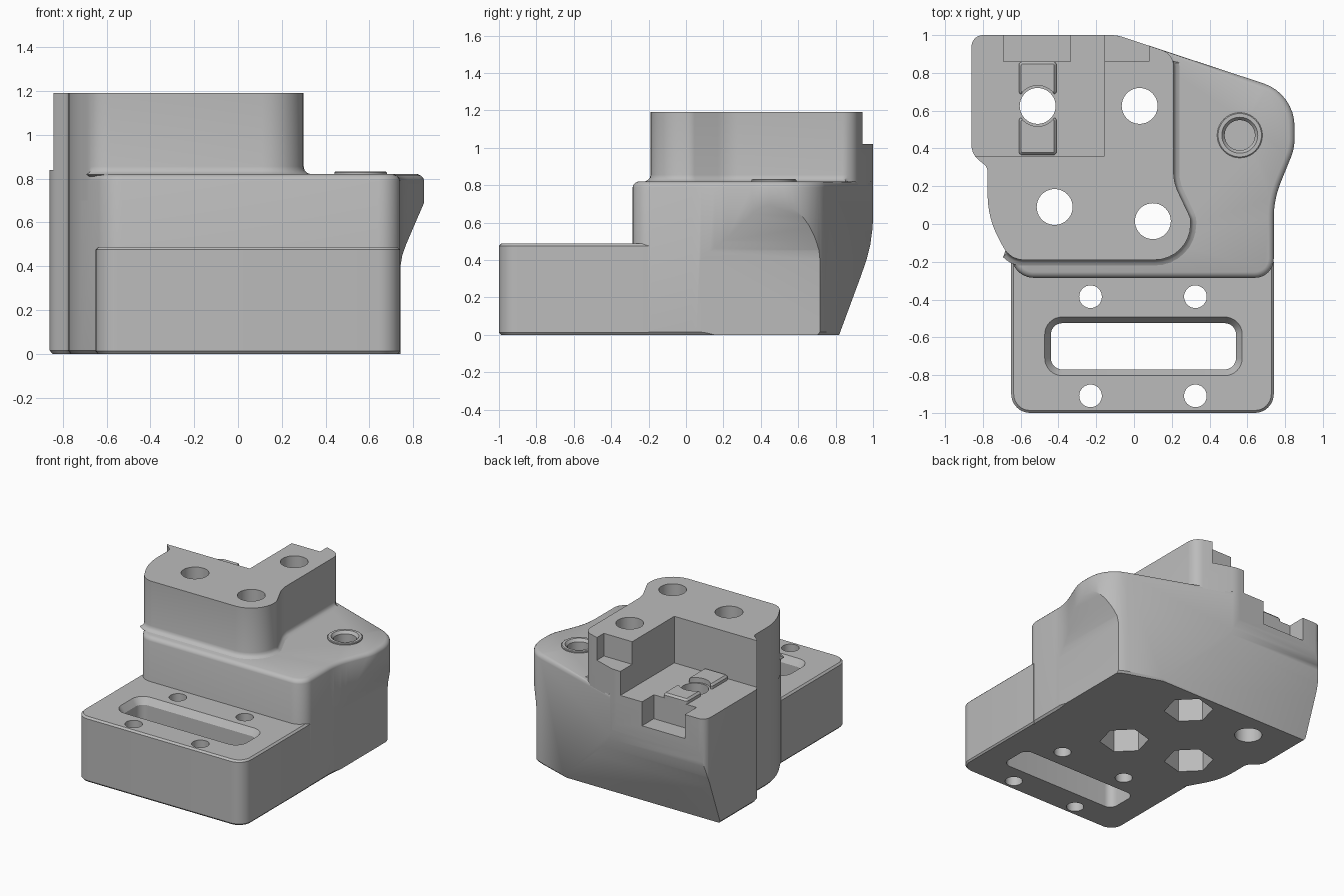
import bpy, bmesh, math
from mathutils import Vector

cube = bpy.data.objects.get("Cube")
if cube:
    bpy.data.objects.remove(cube, do_unlink=True)

grey = bpy.data.materials.new("plain grey")
grey.use_nodes = True
COLOUR = (0.5, 0.5, 0.5, 1)
grey.diffuse_color = COLOUR
grey.node_tree.nodes["Principled BSDF"].inputs["Base Color"].default_value = COLOUR


def rounded(corners, steps=8):
    """Counter-clockwise outline from (x, y, radius) corners."""
    pts = []
    for i, (x, y, r) in enumerate(corners):
        p = Vector((x, y))
        a = (Vector(corners[i - 1][:2]) - p).normalized()
        b = (Vector(corners[(i + 1) % len(corners)][:2]) - p).normalized()
        if r == 0:
            pts.append(p)
            continue
        half = a.angle(b) / 2
        centre = p + (a + b).normalized() * (r / math.sin(half))
        t = r / math.tan(half)
        u, v = p + a * t - centre, p + b * t - centre
        turn = u.angle_signed(v)
        ang = math.atan2(u.y, u.x)
        for k in range(steps + 1):
            w = ang - turn * k / steps
            pts.append(centre + Vector((math.cos(w), math.sin(w))) * r)
    return pts


def rect(x0, x1, y0, y1, r=0):
    return rounded([(x0, y0, r), (x1, y0, r), (x1, y1, r), (x0, y1, r)])


def circle(x, y, r, n=40, start=0):
    return [Vector((x + r * math.cos(start + math.tau * i / n),
                    y + r * math.sin(start + math.tau * i / n))) for i in range(n)]


def offset(pts, d, mask):
    """Push the masked points of an outline outwards by d."""
    out = []
    for i, p in enumerate(pts):
        a = (p - pts[i - 1]).normalized()
        b = (pts[(i + 1) % len(pts)] - p).normalized()
        n = Vector((a.y + b.y, -a.x - b.x)).normalized()
        m = d / max(0.5, n.dot(Vector((a.y, -a.x))))
        out.append(p + n * m if mask(p) else p)
    return out


def loft(name, pts, rings, mask=lambda p: True, axes="xyz"):
    """Stack an outline at (height, offset, use mask) rings, capped at both ends."""
    bm = bmesh.new()
    rows = []
    for z, d, masked in rings:
        row = offset(pts, d, mask if masked else lambda p: True)
        rows.append([bm.verts.new({"xyz": (p.x, p.y, z), "xzy": (p.x, z, p.y),
                                   "yzx": (z, p.x, p.y)}[axes]) for p in row])
    n = len(pts)
    for lo, hi in zip(rows, rows[1:]):
        for i in range(n):
            bm.faces.new((lo[i], lo[(i + 1) % n], hi[(i + 1) % n], hi[i]))
    bm.faces.new(rows[0][::-1])
    bm.faces.new(rows[-1])
    bmesh.ops.recalc_face_normals(bm, faces=bm.faces)
    mesh = bpy.data.meshes.new(name)
    bm.to_mesh(mesh)
    bm.free()
    mesh.materials.append(grey)
    obj = bpy.data.objects.new(name, mesh)
    bpy.context.collection.objects.link(obj)
    return obj


def cutter(name, pts, lo, hi, axes="xyz"):
    obj = loft(name, pts, [(lo, 0, False), (hi, 0, False)], axes=axes)
    obj.hide_render = True
    return obj


def finish(obj, cutters):
    """Cut the part, then smooth its round faces."""
    for c in cutters:
        mod = obj.modifiers.new(c.name, "BOOLEAN")
        mod.operation, mod.solver, mod.object = "DIFFERENCE", "EXACT", c
    graph = bpy.context.evaluated_depsgraph_get()
    mesh = bpy.data.meshes.new_from_object(obj.evaluated_get(graph))
    obj.modifiers.clear()
    obj.data = mesh
    bpy.ops.object.select_all(action="DESELECT")
    bpy.context.view_layer.objects.active = obj
    obj.select_set(True)
    bpy.ops.object.shade_smooth_by_angle(angle=math.radians(32))


# Main outlines: the left and back walls are shared by body and column
left_wall = [(-.86, 1, .06), (-.86, .37, .1), (-.775, .3, .05), (-.775, .03, .5)]
back_bend = [(-.09, 1, .2)]
body_pts = rounded(left_wall + [(-.6, -.285, .12), (.74, -.285, .1), (.74, .13, .5),
                                (.85, .4, .27), (.85, .69, .24)] + back_bend)
column_pts = rounded(left_wall + [(-.655, -.19, .12), (.3, -.19, .19), (.3, .03, .08),
                                  (.21, .22, .25), (.21, .9, .09)] + back_bend)

body = loft("body", body_pts,
            [(0, -.012, False), (.015, 0, False), (.79, 0, False), (.802, -.004, True),
             (.813, -.014, True), (.82, -.03, True)],
            lambda p: p.x > .22 or p.y < -.17)
column = loft("column", column_pts,
              [(.7, 0, False), (.81, 0, False), (.819, .032, True), (.827, .014, True),
               (.838, .004, True), (.855, 0, False), (1.19, 0, False)],
              lambda p: (p.x > .2 and p.y < .86) or p.y < -.15)
plate = loft("base_plate",
             rounded([(-.65, -1, .1), (.74, -1, .1), (.74, -.2, 0), (-.65, -.2, 0)]),
             [(0, -.01, False), (.012, 0, False), (.475, 0, False), (.488, -.013, False)])
boss = loft("ear_boss", circle(.56, .47, .12), [(.8, 0, False), (.828, 0, False), (.832, -.005, False)])
pads = [loft(name, rect(-.61, -.41, y0, y1, .02),
             [(.8, 0, False), (.862, 0, False), (.876, -.013, False)])
        for name, y0, y1 in (("front_clip_pad", .365, .565), ("back_clip_pad", .685, .86))]

# Bolt holes with hexagonal nut pockets underneath
bolts = [(-.42, .09), (.10, .015), (.03, .625)]
holes = [cutter("bolt_hole", circle(x, y, .095), -.1, 1.4) for x, y in bolts + [(-.51, .625)]]
nuts = [cutter("nut_pocket", circle(x, y, .17, 6, math.radians(15)), -.1, .35) for x, y in bolts]
ear_hole = loft("ear_hole", circle(.56, .47, .08),
                [(.4, 0, False), (.812, 0, False), (.833, .016, False), (.9, .016, False)])

# Undercuts of the ear and the back wall, drawn as side profiles
ear_cut = cutter("ear_undercut", [Vector(p) for p in (
    (.742, -.1), (1.2, -.1), (1.2, .93), (.95, .93), (.85, .69), (.8, .575),
    (.768, .5), (.75, .45), (.742, .4))], -.17, 1.2, "xzy")
back_cut = cutter("back_undercut", [Vector(p) for p in (
    (.782, -.1), (1.2, -.1), (1.2, .64), (1.002, .64), (.996, .56), (.985, .48),
    (.965, .4), (.93, .3))], -1.2, 1.2, "yzx")

# Pocket and notches at the back
pocket = cutter("pocket", rect(-1.2, -.155, .36, 1.2), .84, 1.4)
high_notch = cutter("high_notch", rect(-.2, .08, .86, 1.2), 1.02, 1.4)
low_notch = cutter("low_notch", rect(-.69, -.335, .86, 1.2), .66, 1.0)
pad_hole = cutter("pad_hole", circle(-.51, .625, .108), .5, 1.2)

# Slot with a chamfered rim, and four screw holes
slot = loft("slot", rect(-.44, .54, -.77, -.525, .06),
            [(-.1, 0, False), (.44, 0, False), (.49, .034, False), (.6, .034, False)])
screws = [cutter("screw_hole", circle(x, y, .06, 32), -.1, .7)
          for x in (-.23, .325) for y in (-.91, -.385)]

finish(body, holes + nuts + [ear_hole, ear_cut, back_cut, low_notch])
finish(column, holes + [pocket, high_notch, low_notch])
finish(plate, [slot] + screws)
finish(boss, [ear_hole])
for pad in pads:
    finish(pad, [pad_hole])

for c in holes + nuts + screws + [ear_hole, ear_cut, back_cut, pocket, high_notch,
                                  low_notch, pad_hole, slot]:
    bpy.data.objects.remove(c, do_unlink=True)
